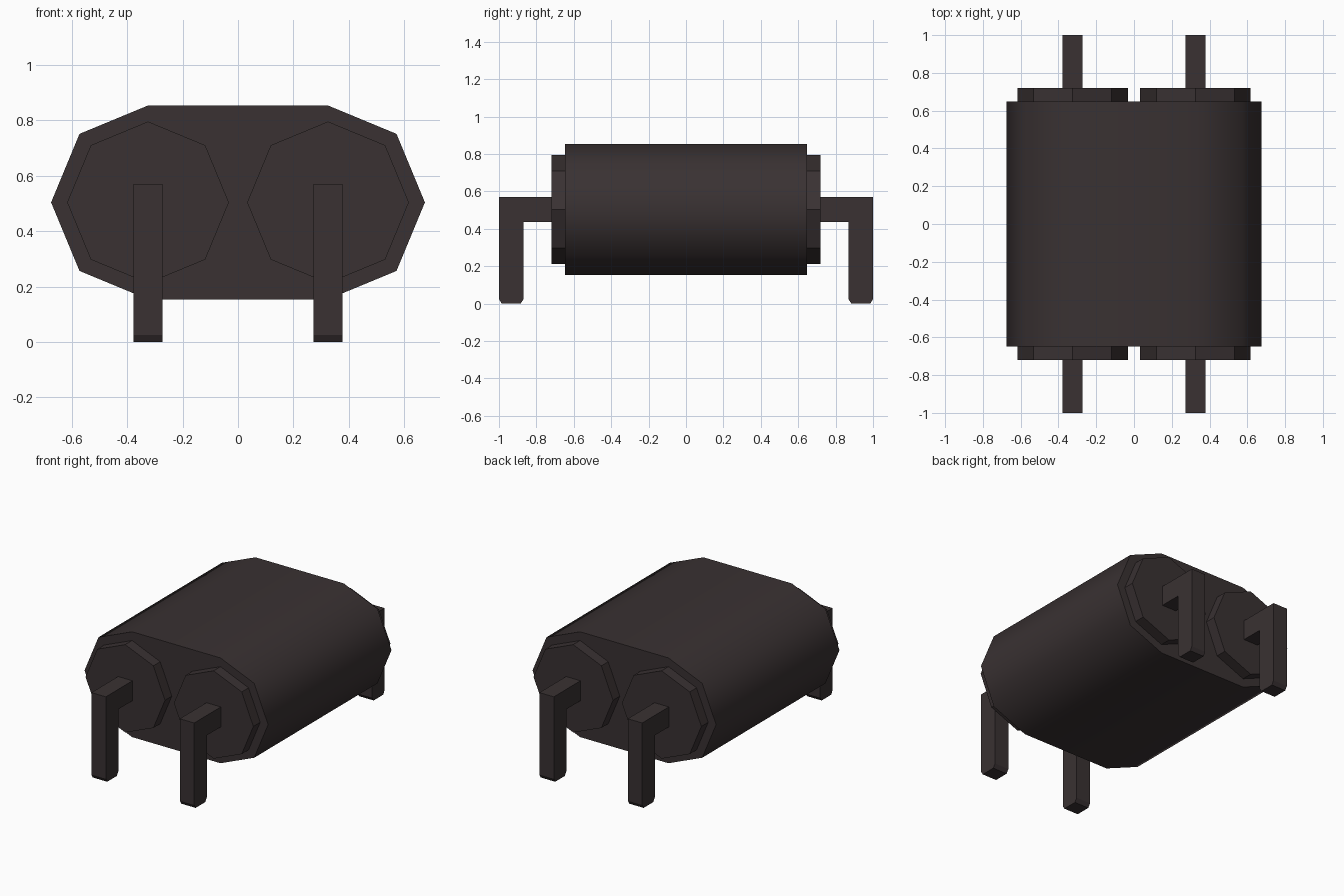
import bpy, bmesh, math
from mathutils import Vector

if "Cube" in bpy.data.objects:
    bpy.data.objects.remove(bpy.data.objects["Cube"])

CX, CZ = 0.325, 0.504      # centre of each rounded end

mat = bpy.data.materials.new("dark brown grey")
mat.diffuse_color = (0.041, 0.031, 0.032, 1)
mat.use_nodes = True
mat.node_tree.nodes["Principled BSDF"].inputs["Base Color"].default_value = mat.diffuse_color


def extrude(name, pts, offset):
    """Extrude a closed 3D outline along an offset vector."""
    bm = bmesh.new()
    face = bm.faces.new([bm.verts.new(p) for p in pts])
    res = bmesh.ops.extrude_face_region(bm, geom=[face], use_keep_orig=True)
    new = [g for g in res["geom"] if isinstance(g, bmesh.types.BMVert)]
    bmesh.ops.translate(bm, verts=new, vec=Vector(offset))
    bmesh.ops.recalc_face_normals(bm, faces=bm.faces)
    me = bpy.data.meshes.new(name)
    bm.to_mesh(me)
    bm.free()
    me.materials.append(mat)
    ob = bpy.data.objects.new(name, me)
    bpy.context.collection.objects.link(ob)
    return ob


def arc(cx, r, start, count, y):
    return [(cx + r * math.cos(math.radians(start + 45 * i)), y,
             CZ + r * math.sin(math.radians(start + 45 * i))) for i in range(count)]


# Body: two half octagons joined by flat top and bottom
body = extrude("body", arc(CX, 0.35, -90, 5, -0.648) + arc(-CX, 0.35, 90, 5, -0.648),
               (0, 1.296, 0))
bpy.context.view_layer.objects.active = body
body.select_set(True)
bpy.ops.object.shade_smooth_by_angle(angle=math.radians(50))
body.select_set(False)

# Bent pin side profile (y, z) with chamfered tip
pin = [(0.72, 0.57), (1.0, 0.57), (1.0, 0.025), (0.985, 0.0),
       (0.885, 0.0), (0.868, 0.025), (0.868, 0.437), (0.72, 0.437)]

for sx, side in ((-1, "left"), (1, "right")):
    for sy, end in ((-1, "front"), (1, "back")):
        # Octagonal end cap
        extrude(f"end_cap_{end}_{side}", arc(sx * CX, 0.292, 0, 8, sy * 0.64),
                (0, sy * 0.08, 0))
        # Pin
        extrude(f"pin_{end}_{side}",
                [(sx * CX - 0.053, sy * y, z) for y, z in pin], (0.106, 0, 0))
